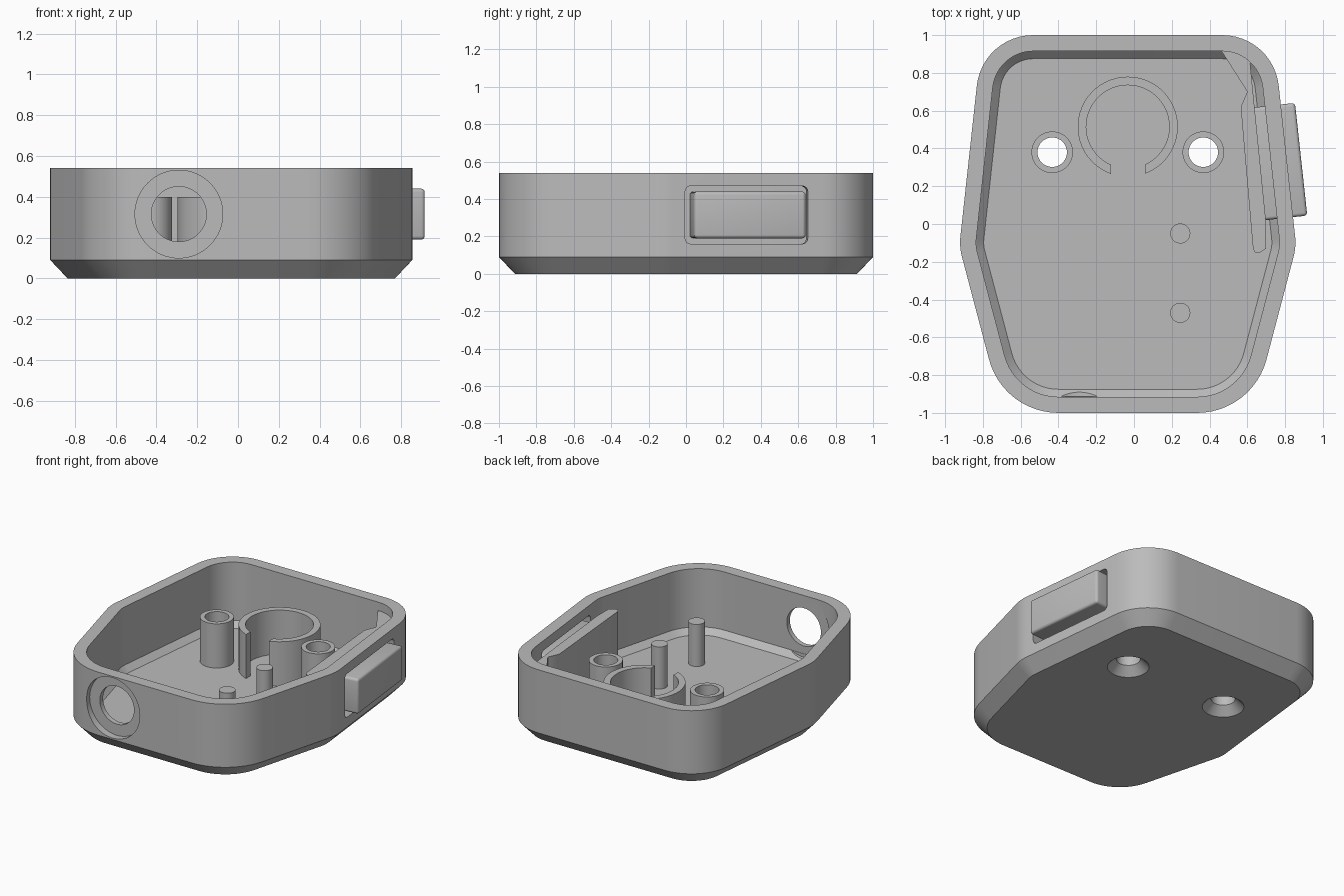
import bpy, bmesh
from math import atan2, cos, sin, pi, sqrt
from mathutils import Matrix, Vector

cube = bpy.data.objects.get("Cube")
if cube:
    bpy.data.objects.remove(cube, do_unlink=True)

grey = bpy.data.materials.new("light grey plastic")
grey.use_nodes = True
grey.diffuse_color = (0.5, 0.5, 0.5, 1)
grey.node_tree.nodes["Principled BSDF"].inputs["Base Color"].default_value = (0.5, 0.5, 0.5, 1)

MID_X = -0.033
HEIGHT = 0.54
WALL = 0.085
FLOOR = 0.085
POST_TOP = 0.4
POSTS = [(MID_X + s * 0.4, 0.38) for s in (-1, 1)]
TILT = atan2(0.122, 1.12)      # lean of the upper side walls


def finish(name, bm):
    """Turn a bmesh into a coloured object."""
    bmesh.ops.recalc_face_normals(bm, faces=bm.faces)
    mesh = bpy.data.meshes.new(name)
    bm.to_mesh(mesh)
    bm.free()
    ob = bpy.data.objects.new(name, mesh)
    bpy.context.collection.objects.link(ob)
    mesh.materials.append(grey)
    return ob


def smooth(ob):
    bpy.ops.object.select_all(action='DESELECT')
    ob.select_set(True)
    bpy.context.view_layer.objects.active = ob
    bpy.ops.object.shade_smooth_by_angle(angle=0.5)


def bridge(bm, rings, closed=False):
    """Join equal rings of points with quads; cap the ends unless closed."""
    loops = [[bm.verts.new(p) for p in ring] for ring in rings]
    pairs = list(zip(loops, loops[1:]))
    if closed:
        pairs.append((loops[-1], loops[0]))
    for a, b in pairs:
        for i in range(len(a)):
            j = (i + 1) % len(a)
            bm.faces.new((a[i], a[j], b[j], b[i]))
    if not closed:
        bm.faces.new(loops[0])
        bm.faces.new(loops[-1])


def cylinder(name, r1, r2, start, end):
    """Cylinder or cone between two points."""
    start, end = Vector(start), Vector(end)
    axis = end - start
    turn = axis.to_track_quat('Z', 'Y').to_matrix().to_4x4()
    bm = bmesh.new()
    bmesh.ops.create_cone(bm, cap_ends=True, segments=64, radius1=r1, radius2=r2, depth=axis.length,
                          matrix=Matrix.Translation((start + end) / 2) @ turn)
    return finish(name, bm)


def box(name, size, centre, bevel):
    """Rounded box leaning with the side wall."""
    bm = bmesh.new()
    bmesh.ops.create_cube(bm, size=1, matrix=Matrix.Diagonal((*size, 1)))
    bmesh.ops.bevel(bm, geom=bm.edges[:], offset=bevel, segments=4, profile=0.5, affect='EDGES')
    bm.transform(Matrix.Translation(centre) @ Matrix.Rotation(TILT, 4, 'Z'))
    return finish(name, bm)


def prism(name, points, z0, z1):
    bm = bmesh.new()
    bridge(bm, [[(x, y, z) for x, y in points] for z in (z0, z1)])
    return finish(name, bm)


def cut(ob, cutter):
    cutter.hide_render = True
    mod = ob.modifiers.new("cut", 'BOOLEAN')
    mod.operation = 'DIFFERENCE'
    mod.solver = 'EXACT'
    mod.object = cutter
    bpy.context.view_layer.objects.active = ob
    bpy.ops.object.modifier_apply(modifier=mod.name)
    bpy.data.objects.remove(cutter, do_unlink=True)


# Rounded six-sided outline: concentric corner arcs give exact wall offsets
half = [(0.66, -1, 0.38), (0.892, -0.12, 0.3), (0.77, 1, 0.3)]
corners = half + [(-x, y, r) for x, y, r in reversed(half)]


def outline(inset, z):
    points = []
    for i, (x, y, r) in enumerate(corners):
        p = Vector((x, y))
        a = (p - Vector(corners[i - 1][:2])).normalized()
        b = (Vector(corners[(i + 1) % 6][:2]) - p).normalized()
        n1, n2 = Vector((a.y, -a.x)), Vector((b.y, -b.x))
        bisector = (n1 + n2).normalized()
        centre = p - bisector * (r / bisector.dot(n1))
        start = atan2(n1.y, n1.x)
        sweep = (atan2(n2.y, n2.x) - start) % (2 * pi)
        for k in range(13):
            t = start + sweep * k / 12
            points.append((MID_X + centre.x + (r - inset) * cos(t), centre.y + (r - inset) * sin(t), z))
    return points


# Tray with chamfered base, inside and out
bm = bmesh.new()
bridge(bm, [outline(d, z) for d, z in (
    (0.085, 0), (0, 0.09), (0, HEIGHT), (WALL, HEIGHT), (WALL, 0.125), (0.125, FLOOR))])
tray = finish("tray_shell", bm)

# Front port: through hole, outer recess and inner clearance
port = (-0.29, 0.315)
for radius, y0, y1 in ((0.135, -1.2, -0.8), (0.215, -1.2, -0.95), (0.215, -0.914, -0.8)):
    cut(tray, cylinder("port_cutter", radius, radius, (port[0], y0, port[1]), (port[0], y1, port[1])))

# Side button slot
cut(tray, box("slot_cutter", (0.24, 0.66, 0.31), (0.78, 0.32, 0.315), 0.03))

# Screw holes with countersinks under the floor
for x, y in POSTS:
    cut(tray, cylinder("hole_cutter", 0.078, 0.078, (x, y, -0.1), (x, y, 0.3)))
    cut(tray, cylinder("sink_cutter", 0.145, 0.07, (x, y, -0.01), (x, y, 0.065)))
smooth(tray)

# Hollow screw posts
for side, (x, y) in zip(("right", "left"), POSTS):
    bm = bmesh.new()
    bridge(bm, [[(x + r * cos(k * pi / 24), y + r * sin(k * pi / 24), z) for k in range(48)]
                for r, z in ((0.11, FLOOR), (0.11, POST_TOP), (0.078, POST_TOP), (0.078, FLOOR))], closed=True)
    smooth(finish(side + "_screw_post", bm))

# Locating pins
for name, y in (("front_pin", -0.47), ("rear_pin", -0.05)):
    smooth(cylinder(name, 0.053, 0.053, (0.245, y, FLOOR - 0.01), (0.245, y, 0.385)))

# Open ring holder, its gap cut straight
def ring_arc(r, gap):
    depth = sqrt(r * r - gap * gap)
    start = atan2(-depth, gap)
    sweep = -pi - 2 * start + 2 * pi
    return [(MID_X + r * cos(start + sweep * k / 48), 0.515 + r * sin(start + sweep * k / 48)) for k in range(49)]

smooth(prism("ring_holder", ring_arc(0.265, 0.09) + ring_arc(0.22, 0.09)[::-1], FLOOR - 0.01, POST_TOP))

# Springy arm behind the button
arm = [(0.46, 0.92), (0.60, 0.70), (0.565, 0.62), (0.63, -0.13), (0.64, -0.15), (0.66, -0.155),
       (0.70, -0.13), (0.70, 0.0), (0.615, 0.85), (0.64, 0.9), (0.5, 0.95)]
smooth(prism("spring_arm", arm, FLOOR - 0.01, 0.48))

# Push button through the side wall
smooth(box("side_button", (0.235, 0.6, 0.25), (0.768, 0.33, 0.315), 0.018))
